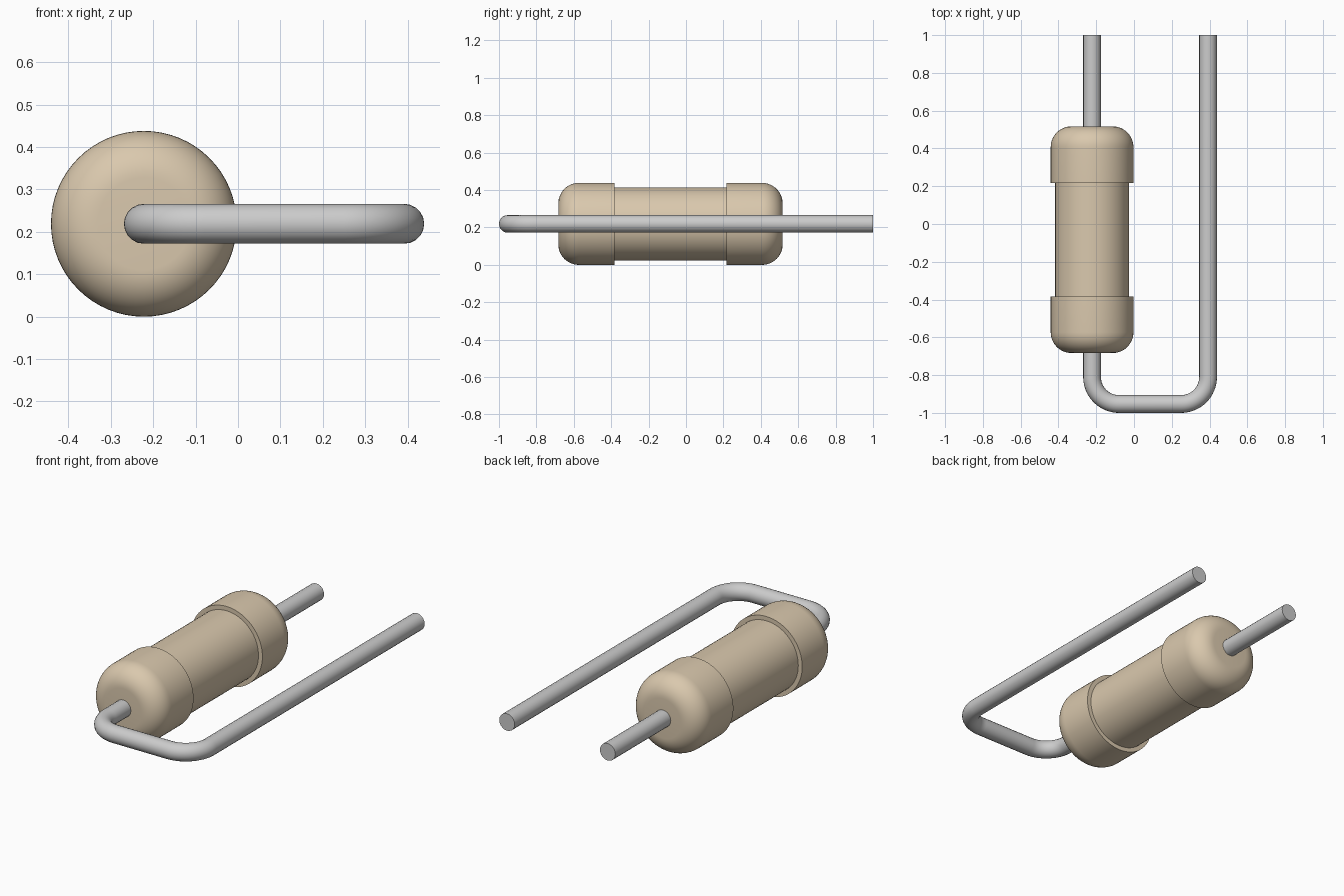
import bpy, bmesh
from math import sin, cos, pi, radians
from mathutils import Matrix, Vector

if "Cube" in bpy.data.objects:
    bpy.data.objects.remove(bpy.data.objects["Cube"])

AX, AZ = -0.222, 0.219      # body axis position
R_CAP, R_MID, R_WIRE = 0.219, 0.195, 0.047
Y0, Y1, CAP, FILLET = -0.683, 0.517, 0.30, 0.11
LEG_X, BEND_Y, BEND_R = 0.392, -0.953, 0.143

tan = bpy.data.materials.new("tan_coating")
tan.diffuse_color = (0.70, 0.58, 0.42, 1)
tan.use_nodes = True
tan.node_tree.nodes["Principled BSDF"].inputs["Base Color"].default_value = tan.diffuse_color


def smooth(obj):
    bpy.ops.object.select_all(action='DESELECT')
    obj.select_set(True)
    bpy.context.view_layer.objects.active = obj
    bpy.ops.object.shade_smooth_by_angle(angle=radians(30))


def lathe_y(name, profile, steps=64):
    """Revolve (radius, y) points around the body axis."""
    bm = bmesh.new()
    vs = [bm.verts.new((r, y, 0)) for r, y in profile]
    es = [bm.edges.new(p) for p in zip(vs, vs[1:])]
    bmesh.ops.spin(bm, geom=vs + es, cent=(0, 0, 0), axis=(0, 1, 0),
                   angle=2 * pi, steps=steps, use_duplicate=False)
    bmesh.ops.remove_doubles(bm, verts=bm.verts, dist=1e-5)
    bmesh.ops.recalc_face_normals(bm, faces=bm.faces)
    bmesh.ops.translate(bm, verts=bm.verts, vec=(AX, 0, AZ))
    me = bpy.data.meshes.new(name)
    bm.to_mesh(me)
    bm.free()
    obj = bpy.data.objects.new(name, me)
    bpy.context.collection.objects.link(obj)
    me.materials.append(tan)
    smooth(obj)
    return obj


def wire(name, pts):
    """Round wire along (x, y) points at the axis height."""
    cu = bpy.data.curves.new(name, 'CURVE')
    cu.dimensions = '3D'
    cu.bevel_depth = R_WIRE
    cu.bevel_resolution = 8
    cu.use_fill_caps = True
    sp = cu.splines.new('POLY')
    sp.points.add(len(pts) - 1)
    for p, (x, y) in zip(sp.points, pts):
        p.co = (x, y, AZ, 1)
    obj = bpy.data.objects.new(name, cu)
    bpy.context.collection.objects.link(obj)
    bpy.ops.object.select_all(action='DESELECT')
    obj.select_set(True)
    bpy.context.view_layer.objects.active = obj
    bpy.ops.object.convert(target='MESH')
    smooth(bpy.context.view_layer.objects.active)


def arc(cx, cy, a0, a1, n=16):
    return [(cx + BEND_R * cos(radians(a0 + (a1 - a0) * i / n)),
             cy + BEND_R * sin(radians(a0 + (a1 - a0) * i / n))) for i in range(n + 1)]


# Resistor body: two rounded end caps joined by a narrower barrel
half = [(0, Y0)]
for i in range(13):
    a = i / 12 * pi / 2
    half.append((R_CAP - FILLET + FILLET * sin(a), Y0 + FILLET - FILLET * cos(a)))
half += [(R_CAP, Y0 + CAP), (R_MID, Y0 + CAP)]
mirrored = [(r, Y0 + Y1 - y) for r, y in reversed(half)]
lathe_y("resistor_body", half + mirrored)

# Straight lead at the back
wire("short_lead", [(AX, Y1 - 0.05), (AX, 1.0)])

# Lead folded back beside the body
cy = BEND_Y + BEND_R
wire("folded_lead", [(AX, Y0 + 0.05)] + arc(AX + BEND_R, cy, 180, 270)
     + arc(LEG_X - BEND_R, cy, 270, 360) + [(LEG_X, 1.0)])
